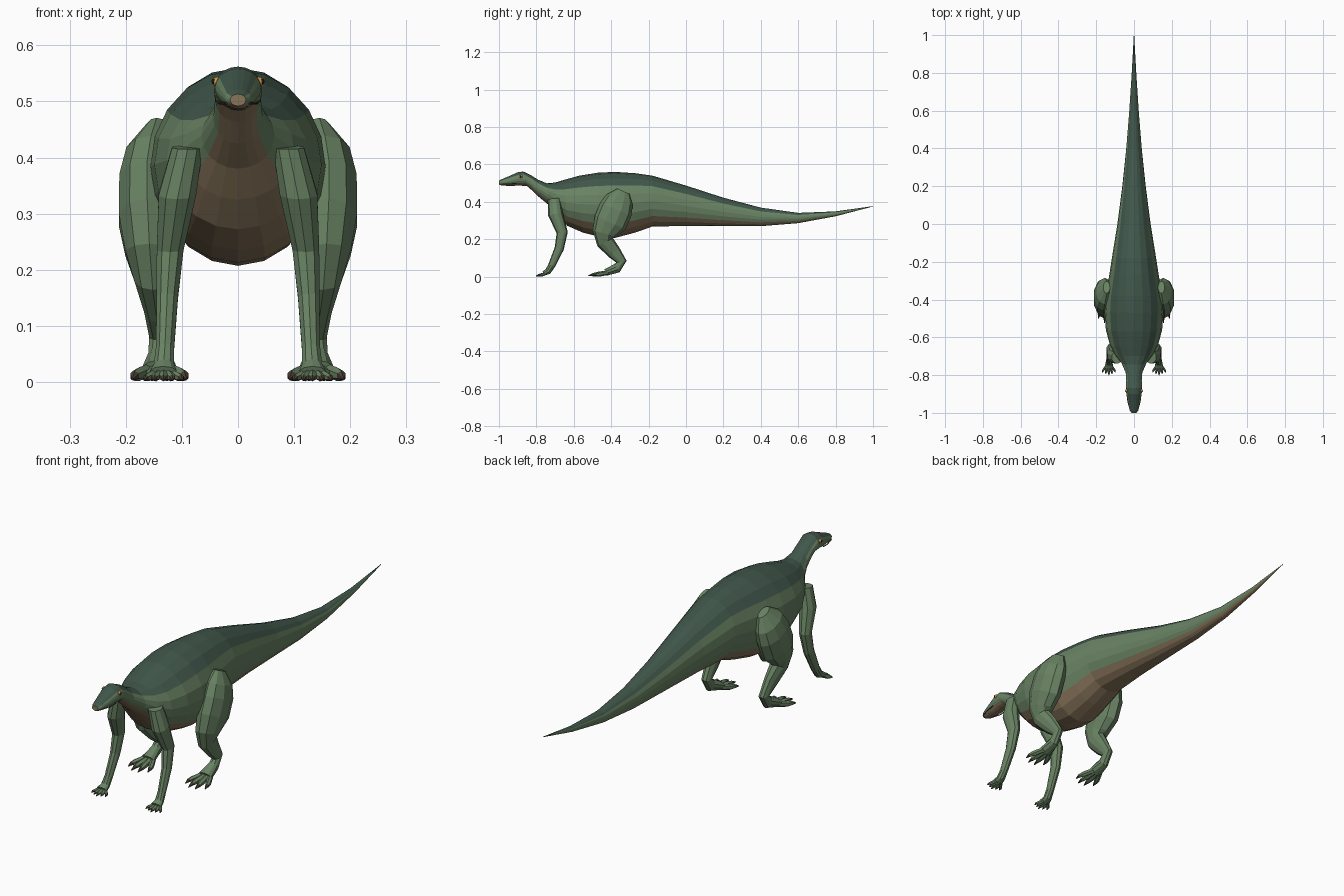
import bpy, bmesh
from math import sin, cos, pi
from mathutils import Vector

if "Cube" in bpy.data.objects:
    bpy.data.objects.remove(bpy.data.objects["Cube"])


def mat(name, col):
    m = bpy.data.materials.new(name)
    m.diffuse_color = (*col, 1)
    m.use_nodes = True
    m.node_tree.nodes["Principled BSDF"].inputs["Base Color"].default_value = m.diffuse_color
    return m


DARK = mat("back_green", (0.052, 0.095, 0.07))
GREEN = mat("side_green", (0.14, 0.225, 0.125))
BELLY = mat("belly_tan", (0.25, 0.18, 0.105))
CLAW = mat("claw_brown", (0.07, 0.05, 0.035))
EYE = mat("eye_amber", (0.6, 0.3, 0.05))
BLACK = mat("pupil_black", (0.01, 0.01, 0.01))


def finish(bm, name, mats, mirror):
    bmesh.ops.recalc_face_normals(bm, faces=bm.faces[:])
    me = bpy.data.meshes.new(name)
    bm.to_mesh(me)
    bm.free()
    for m in mats:
        me.materials.append(m)
    ob = bpy.data.objects.new(name, me)
    bpy.context.collection.objects.link(ob)
    if mirror:
        ob.modifiers.new("mirror", 'MIRROR').use_mirror_merge = False
    return ob


def loft(name, rings, n, mats, pick, mirror=False):
    """Each ring: centre, sideways vector, upward vector."""
    bm = bmesh.new()
    loops = []
    for c, u, v in rings:
        loops.append([bm.verts.new(c + u * sin(2 * pi * k / n) + v * cos(2 * pi * k / n))
                      for k in range(n)])
    for i in range(len(loops) - 1):
        for j in range(n):
            k = (j + 1) % n
            f = bm.faces.new((loops[i][j], loops[i][k], loops[i + 1][k], loops[i + 1][j]))
            f.material_index = pick(i, min(j, n - 1 - j))
    bm.faces.new(loops[0]).material_index = pick(0, n)
    bm.faces.new(loops[-1]).material_index = pick(len(loops) - 2, n)
    return finish(bm, name, mats, mirror)


def limb(name, path, n, mats=(GREEN,), pick=lambda i, j: 0):
    """Each point: x, y, z, half width, half depth."""
    pts = [Vector(p[:3]) for p in path]
    rings = []
    for i, p in enumerate(path):
        a, b = pts[max(i - 1, 0)], pts[min(i + 1, len(pts) - 1)]
        t = b - a
        d = Vector((0, -t.z, t.y)).normalized()
        rings.append((pts[i], Vector((p[3], 0, 0)), d * p[4]))
    return loft(name, rings, n, mats, pick, True)


# Head, neck, trunk and tail: top y, top z, bottom y, bottom z, half width
profile = [
    (-1.0, .513, -1.0, .492, .014), (-.985, .521, -.985, .487, .023),
    (-.94, .540, -.94, .485, .033), (-.90, .558, -.89, .487, .041),
    (-.87, .562, -.85, .484, .043), (-.83, .543, -.825, .463, .041),
    (-.79, .518, -.785, .425, .044), (-.745, .499, -.73, .380, .065),
    (-.70, .503, -.685, .325, .100), (-.65, .518, -.635, .272, .127),
    (-.57, .540, -.55, .235, .149), (-.47, .556, -.46, .213, .156),
    (-.38, .560, -.38, .207, .150), (-.27, .553, -.27, .236, .131),
    (-.18, .540, -.18, .268, .117), (0, .487, 0, .271, .088),
    (.2, .422, .2, .270, .062), (.4, .369, .4, .270, .041),
    (.6, .341, .6, .286, .025), (.8, .349, .8, .323, .012),
    (1.0, .377, 1.0, .375, .001)]
rings = []
for ty, tz, by, bz, w in profile:
    top, bot = Vector((0, ty, tz)), Vector((0, by, bz))
    rings.append(((top + bot) / 2, Vector((w, 0, 0)), (top - bot) / 2))
loft("body", rings, 20, (DARK, GREEN, BELLY),
     lambda i, j: 0 if j < 3 else (1 if j < 7 else 2))

# Hind legs
limb("hind_leg", [
    (.145, -.335, .457, .018, .035), (.155, -.355, .41, .046, .076),
    (.162, -.375, .36, .052, .090), (.162, -.405, .29, .053, .090),
    (.158, -.435, .23, .045, .066), (.152, -.432, .185, .034, .047),
    (.144, -.385, .13, .024, .038), (.140, -.345, .08, .019, .028),
    (.140, -.37, .045, .021, .026), (.140, -.43, .022, .032, .018)], 10)

# Front legs
limb("front_leg", [
    (.090, -.706, .418, .029, .034), (.108, -.698, .335, .035, .040),
    (.121, -.662, .235, .025, .030), (.126, -.678, .15, .020, .025),
    (.130, -.718, .06, .017, .019), (.132, -.738, .028, .019, .017),
    (.133, -.762, .017, .025, .012)], 10)


# Toes with dark claws
def toes(name, x, y, z, reach, spread, r, count):
    for k in range(count):
        s = 2 * k / (count - 1) - 1
        e = reach * (1 - .3 * abs(s))
        limb(f"{name}_{k + 1}", [
            (x + s * spread * .35, y, z, r, r),
            (x + s * spread * .75, y - e * .5, r * 1.15, r * 1.05, r * 1.05),
            (x + s * spread * .92, y - e * .75, r * .9, r * .75, r * .75),
            (x + s * spread, y - e, r * .4, r * .15, r * .15)],
            6, (GREEN, CLAW), lambda i, j: int(i == 2))


toes("hind_toe", .14, -.415, .022, .12, .048, .012, 4)
toes("front_toe", .133, -.75, .017, .052, .034, .008, 5)


# Eyes, pupils and nostrils
def bead(name, loc, r, m):
    bm = bmesh.new()
    bmesh.ops.create_uvsphere(bm, u_segments=10, v_segments=6, radius=r)
    bmesh.ops.translate(bm, verts=bm.verts[:], vec=loc)
    finish(bm, name, (m,), True)


bead("eye", (.037, -.882, .535), .009, EYE)
bead("pupil", (.0425, -.884, .5355), .005, BLACK)
bead("nostril", (.018, -.978, .514), .003, BLACK)

# Mouth line
limb("mouth_line", [(.020, -.988, .497, .0025, .002), (.033, -.94, .496, .0025, .002),
                    (.037, -.905, .500, .0025, .002)], 6, (CLAW,))
